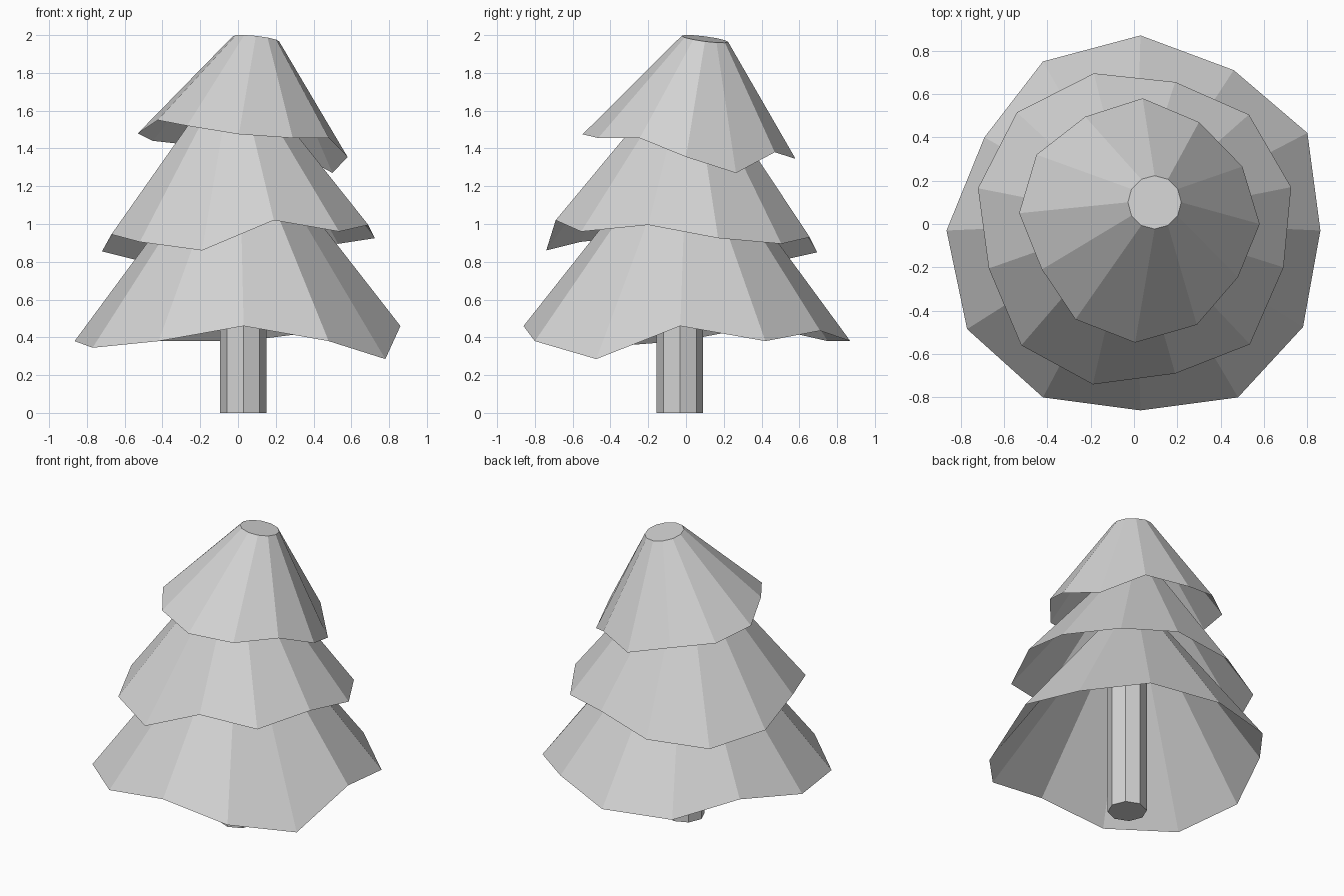
import bpy, bmesh, math

grey = bpy.data.materials.new("light_grey")
grey.diffuse_color = (0.65, 0.65, 0.65, 1)


def finish(bm, name):
    mesh = bpy.data.meshes.new(name)
    bm.to_mesh(mesh)
    bm.free()
    mesh.materials.append(grey)
    obj = bpy.data.objects.new(name, mesh)
    bpy.context.collection.objects.link(obj)
    return obj


def tier(name, rim, center, radius, start, tilt):
    """Hollow skirt from an uneven rim (clockwise) up to a tilted, capped ring."""
    bm = bmesh.new()
    low = [bm.verts.new(p) for p in rim]
    high = []
    n = len(rim)
    for i in range(n):
        a = math.radians(start) - 2 * math.pi * i / n
        dx, dy = radius * math.cos(a), radius * math.sin(a)
        high.append(bm.verts.new((center[0] + dx, center[1] + dy,
                                  center[2] + tilt[0] * dx + tilt[1] * dy)))
    for i in range(n):
        j = (i + 1) % n
        bm.faces.new((low[j], low[i], high[i], high[j]))
    bm.faces.new(high[::-1])
    return finish(bm, name)


# Lower branches
tier("lower_branches", [
    (0.03, 0.87, 0.38), (0.46, 0.71, 0.435), (0.80, 0.42, 0.38),
    (0.86, -0.03, 0.46), (0.78, -0.475, 0.285), (0.48, -0.80, 0.38),
    (0.03, -0.86, 0.46), (-0.42, -0.80, 0.38), (-0.77, -0.485, 0.345),
    (-0.865, -0.03, 0.38), (-0.69, 0.40, 0.46), (-0.42, 0.75, 0.38)],
    (0.01, 0.0, 1.32), 0.18, 90, (0, 0))

# Middle branches
tier("middle_branches", [
    (-0.185, 0.695, 0.85), (0.19, 0.655, 0.93), (0.53, 0.505, 0.895),
    (0.725, 0.17, 0.925), (0.69, -0.20, 0.995), (0.535, -0.555, 0.96),
    (0.19, -0.69, 1.02), (-0.19, -0.74, 0.86), (-0.52, -0.56, 0.905),
    (-0.67, -0.205, 0.945), (-0.72, 0.165, 0.855), (-0.54, 0.515, 0.81)],
    (-0.01, 0.015, 1.69), 0.145, 105, (0.05, -0.05))

# Top branches with the cut-off tip
tier("top_branches", [
    (0.04, 0.58, 1.345), (0.30, 0.47, 1.38), (0.50, 0.265, 1.27),
    (0.58, 0.0, 1.355), (0.48, -0.245, 1.455), (0.29, -0.465, 1.455),
    (0.005, -0.547, 1.475), (-0.27, -0.44, 1.52), (-0.425, -0.21, 1.55),
    (-0.53, 0.05, 1.48), (-0.45, 0.32, 1.44), (-0.225, 0.495, 1.415)],
    (0.095, 0.10, 1.98), 0.123, 90, (-0.11, -0.13))

# Trunk, eight-sided
bm = bmesh.new()
bmesh.ops.create_cone(bm, cap_ends=True, segments=8,
                      radius1=0.123, radius2=0.123, depth=1.0)
bmesh.ops.translate(bm, verts=bm.verts, vec=(0.028, -0.032, 0.5))
finish(bm, "trunk")
